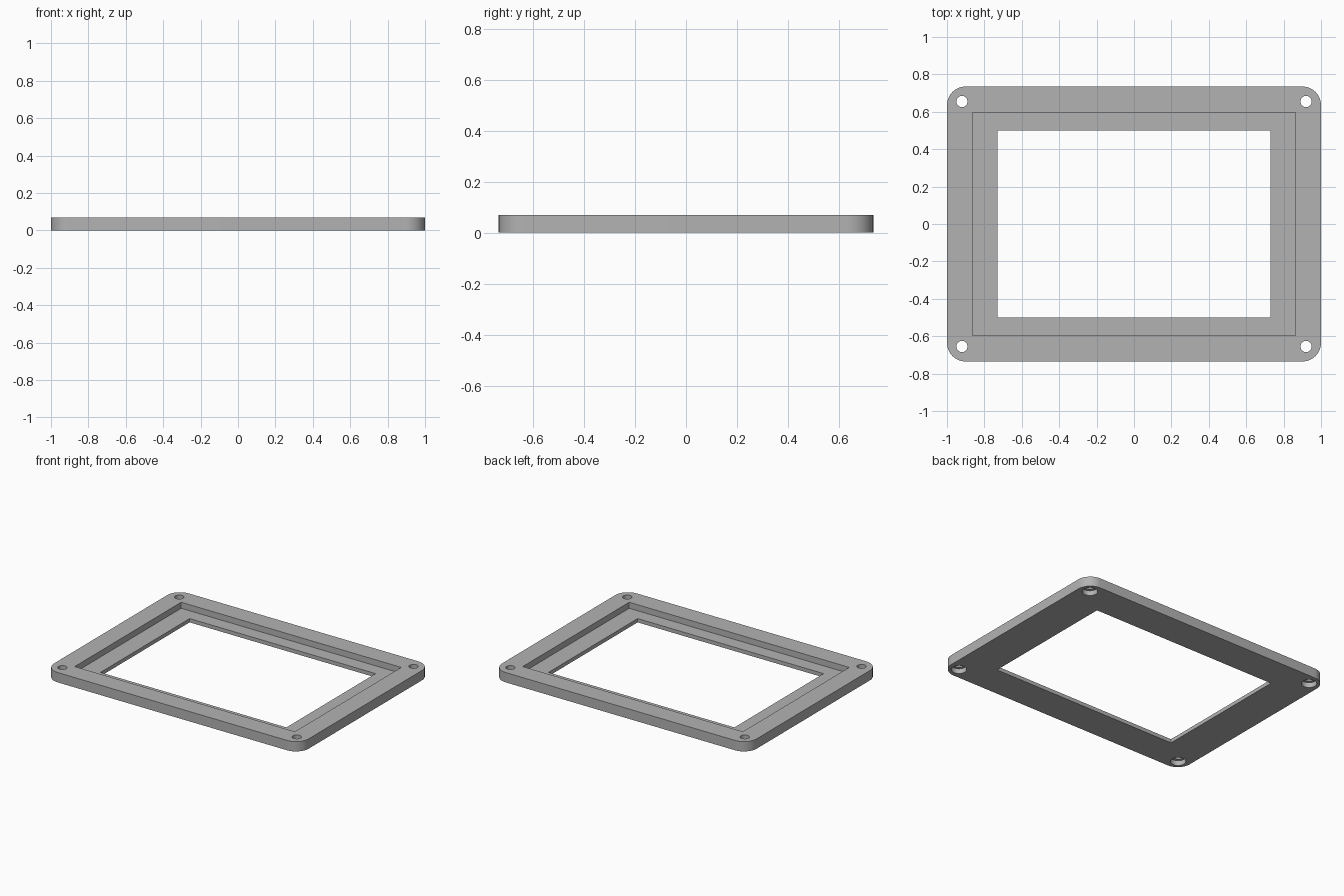
import bpy
import bmesh
from math import pi, sin, cos

cube = bpy.data.objects.get("Cube")
if cube:
    bpy.data.objects.remove(cube, do_unlink=True)

HALF_X, HALF_Y, HEIGHT, CORNER = 1.0, 0.735, 0.07, 0.1
FLOOR = 0.027            # height of the ledge inside the recess
HOLE_X, HOLE_Y = 0.92, 0.655

grey = bpy.data.materials.new("plain grey")
grey.use_nodes = True
colour = (0.45, 0.45, 0.45, 1)
grey.diffuse_color = colour
grey.node_tree.nodes["Principled BSDF"].inputs["Base Color"].default_value = colour


def prism(name, outline, bottom, top):
    """Extrude a closed outline between two heights."""
    bm = bmesh.new()
    face = bm.faces.new([bm.verts.new((x, y, bottom)) for x, y in outline])
    side = bmesh.ops.extrude_face_region(bm, geom=[face])
    verts = [v for v in side["geom"] if isinstance(v, bmesh.types.BMVert)]
    bmesh.ops.translate(bm, verts=verts, vec=(0, 0, top - bottom))
    bmesh.ops.recalc_face_normals(bm, faces=bm.faces)
    mesh = bpy.data.meshes.new(name)
    bm.to_mesh(mesh)
    bm.free()
    mesh.materials.append(grey)
    obj = bpy.data.objects.new(name, mesh)
    bpy.context.collection.objects.link(obj)
    return obj


def arc(cx, cy, radius, start, sweep, steps):
    return [(cx + radius * cos(start + sweep * i / steps),
             cy + radius * sin(start + sweep * i / steps)) for i in range(steps + 1)]


def circle(cx, cy, radius):
    return arc(cx, cy, radius, 0, 2 * pi, 32)[:-1]


def rectangle(x, y):
    return [(-x, -y), (x, -y), (x, y), (-x, y)]


# Rounded plate
outline = []
for i, (sx, sy) in enumerate([(1, 1), (-1, 1), (-1, -1), (1, -1)]):
    outline += arc(sx * (HALF_X - CORNER), sy * (HALF_Y - CORNER), CORNER, i * pi / 2, pi / 2, 12)
frame = prism("bezel_frame", outline, 0, HEIGHT)

# Window opening, stepped recess, and counterbored screw holes
cutters = [
    prism("recess_cutter", rectangle(0.864, 0.597), FLOOR, 0.2),
    prism("window_cutter", rectangle(0.73, 0.5), -0.1, 0.2),
]
for sx in (-1, 1):
    for sy in (-1, 1):
        x, y = sx * HOLE_X, sy * HOLE_Y
        cutters.append(prism("screw_hole_cutter", circle(x, y, 0.03), -0.1, 0.2))
        cutters.append(prism("counterbore_cutter", circle(x, y, 0.05), -0.1, 0.035))

bpy.context.view_layer.objects.active = frame
for cutter in cutters:
    mod = frame.modifiers.new("cut", 'BOOLEAN')
    mod.operation = 'DIFFERENCE'
    mod.solver = 'EXACT'
    mod.object = cutter
    bpy.ops.object.modifier_apply(modifier=mod.name)
    bpy.data.objects.remove(cutter, do_unlink=True)

# Smooth rounded corners and hole walls, crisp edges elsewhere
bpy.ops.object.select_all(action='DESELECT')
frame.select_set(True)
bpy.ops.object.shade_smooth_by_angle(angle=pi / 6)
